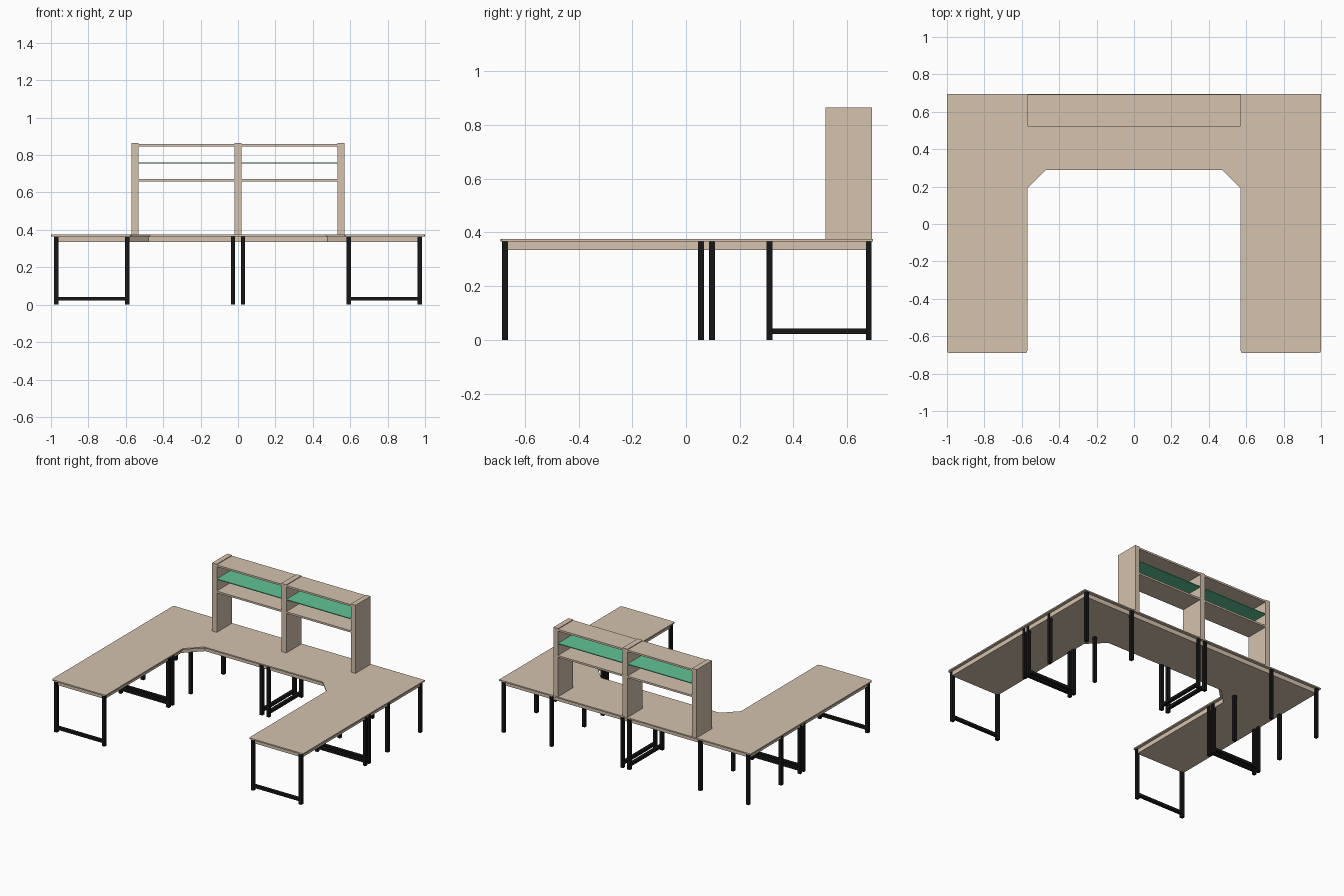
import bpy, bmesh

if "Cube" in bpy.data.objects:
    bpy.data.objects.remove(bpy.data.objects["Cube"])

def material(name, rgb):
    m = bpy.data.materials.new(name)
    m.diffuse_color = (*rgb, 1)
    m.use_nodes = True
    m.node_tree.nodes["Principled BSDF"].inputs["Base Color"].default_value = m.diffuse_color
    return m

WOOD = material("light_wood", (0.66, 0.54, 0.42))
BLACK = material("black_metal", (0.008, 0.008, 0.008))
GREEN = material("green_glass", (0.12, 0.55, 0.31))

def finish(name, bm, mat):
    bmesh.ops.recalc_face_normals(bm, faces=bm.faces)
    me = bpy.data.meshes.new(name)
    bm.to_mesh(me)
    bm.free()
    me.materials.append(mat)
    ob = bpy.data.objects.new(name, me)
    bpy.context.collection.objects.link(ob)
    return ob

def box(name, x0, x1, y0, y1, z0, z1, mat):
    bm = bmesh.new()
    bmesh.ops.create_cube(bm, size=1)
    for v in bm.verts:
        v.co = ((x0 + x1) / 2 + v.co.x * (x1 - x0),
                (y0 + y1) / 2 + v.co.y * (y1 - y0),
                (z0 + z1) / 2 + v.co.z * (z1 - z0))
    return finish(name, bm, mat)

def u_slab(name, inset, z0, z1, corner):
    # right half of the U outline, mirrored to the left
    i, c = inset, corner
    half = [(0.47 + i * 0.4, 0.29 + i), (0.57 + i, 0.19 + i * 0.4),
            (0.57 + i, -0.69 + i + c), (0.57 + i + c * 0.3, -0.69 + i + c * 0.3),
            (0.57 + i + c, -0.69 + i), (1 - i - c, -0.69 + i),
            (1 - i - c * 0.3, -0.69 + i + c * 0.3), (1 - i, -0.69 + i + c), (1 - i, 0.695 - i)]
    pts = half + [(-x, y) for x, y in reversed(half)]
    bm = bmesh.new()
    face = bm.faces.new([bm.verts.new((x, y, z0)) for x, y in pts])
    ext = bmesh.ops.extrude_face_region(bm, geom=[face])
    for v in ext["geom"]:
        if isinstance(v, bmesh.types.BMVert):
            v.co.z = z1
    return finish(name, bm, WOOD)

# worktop: thin overhanging board over a thicker inset core
TOP = 0.375
u_slab("desk_top", 0, 0.366, TOP, 0.012)
u_slab("desk_core", 0.02, 0.335, 0.366, 0.001)

# legs and floor rails
W = 0.011
def leg(name, x, y):
    box(name, x - W, x + W, y - W, y + W, 0, 0.366, BLACK)

for s, side in ((1, "right"), (-1, "left")):
    for label, y in (("front", -0.673), ("middle", 0.056), ("corner", 0.096)):
        for x, where in ((0.972, "outer"), (0.592, "inner")):
            leg(f"{side}_{label}_{where}_leg", s * x, y)
        a, b = sorted((s * 0.592, s * 0.972))
        box(f"{side}_{label}_rail", a, b, y - W, y + W, 0.022, 0.042, BLACK)
    for x in (0.972, 0.592, 0.027):
        leg(f"{side}_back_leg", s * x, 0.68)
        leg(f"{side}_inner_leg", s * x, 0.31)
    box(f"{side}_centre_rail", s * 0.027 - W, s * 0.027 + W, 0.31, 0.68, 0.022, 0.042, BLACK)

# shelf unit standing on the back of the desk
Y0, Y1 = 0.52, 0.693
for name, x0, x1 in (("left_upright", -0.57, -0.533), ("centre_upright", -0.02, 0.02),
                     ("right_upright", 0.533, 0.57)):
    box(name, x0, x1, Y0, Y1, TOP, 0.865, WOOD)
for side, x0, x1 in (("left", -0.533, -0.02), ("right", 0.02, 0.533)):
    box(f"{side}_top_shelf", x0, x1, Y0, Y1, 0.847, 0.86, WOOD)
    box(f"{side}_lower_shelf", x0, x1, Y0, Y1, 0.659, 0.672, WOOD)
    box(f"{side}_glass_shelf", x0, x1, Y0, Y1, 0.754, 0.76, GREEN)
